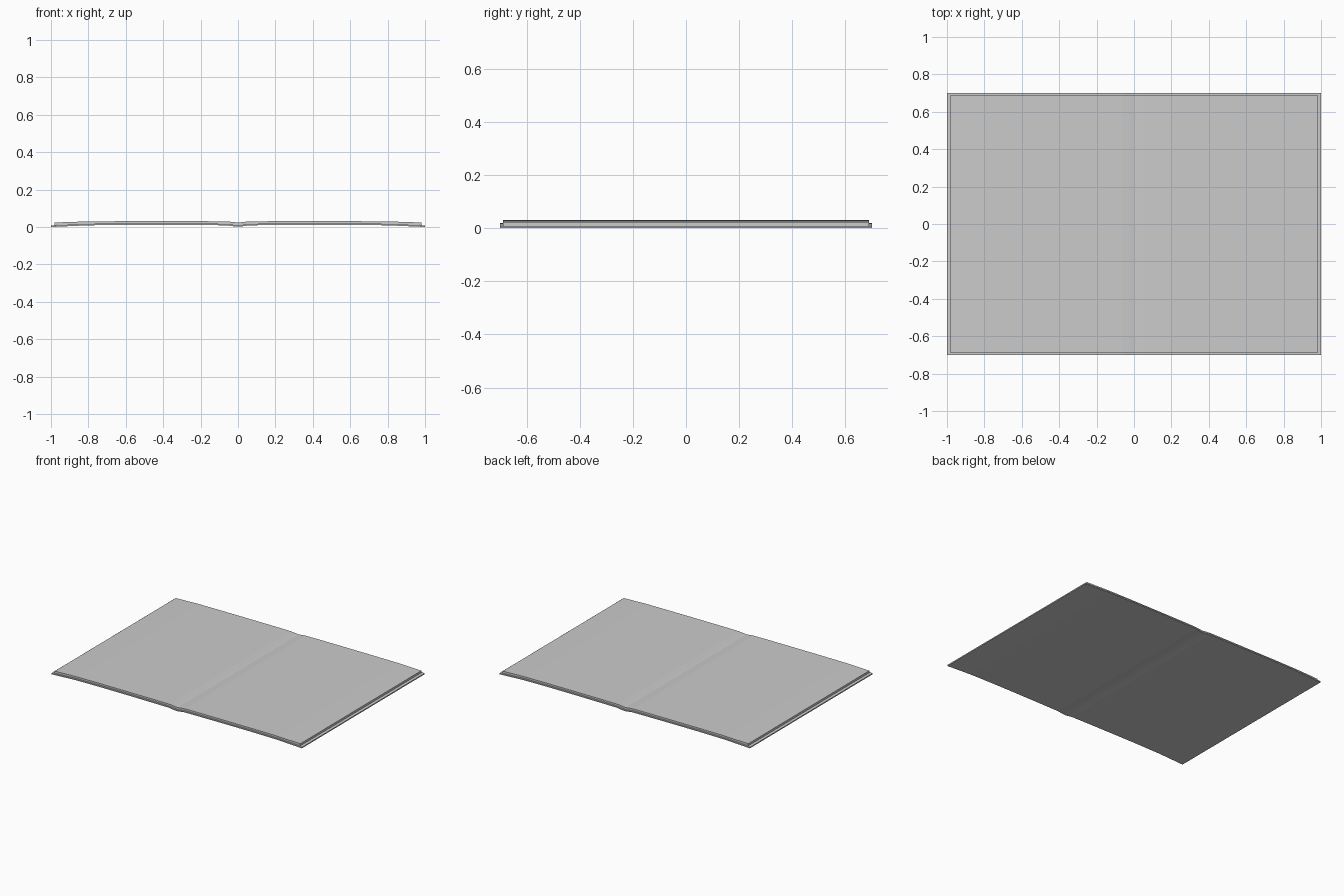
import bpy
import bmesh

if "Cube" in bpy.data.objects:
    bpy.data.objects.remove(bpy.data.objects["Cube"])


def open_leaf(name, half, depth):
    """Extrude a mirrored open-book cross-section along y.
    half: (x, bottom z, top z) stations from the gutter outwards."""
    left = [(-x, b, t) for x, b, t in reversed(half[1:])]
    stations = left + half
    bm = bmesh.new()
    rings = []
    for x, b, t in stations:
        rings.append([bm.verts.new((x, y, z)) for y, z in
                      ((-depth, b), (depth, b), (depth, t), (-depth, t))])
    for r, s in zip(rings, rings[1:]):
        for i in range(4):
            j = (i + 1) % 4
            bm.faces.new((r[i], r[j], s[j], s[i]))
    bm.faces.new(rings[0])
    bm.faces.new(rings[-1])
    bmesh.ops.recalc_face_normals(bm, faces=bm.faces)
    mesh = bpy.data.meshes.new(name)
    bm.to_mesh(mesh)
    bm.free()
    obj = bpy.data.objects.new(name, mesh)
    bpy.context.collection.objects.link(obj)
    return obj


# Cover: thin board, raised under each page block, dipping at the spine
open_leaf("cover", [(0, 0.002, 0.010), (0.02, 0.003, 0.011), (0.06, 0.009, 0.017),
                    (0.20, 0.010, 0.018), (0.40, 0.011, 0.019), (0.60, 0.011, 0.019),
                    (0.80, 0.009, 0.017), (1.0, 0.0, 0.008)], 0.70)

# Pages: slightly smaller block resting on the cover
open_leaf("pages", [(0, 0.010, 0.023), (0.02, 0.011, 0.026), (0.06, 0.017, 0.030),
                    (0.20, 0.018, 0.031), (0.40, 0.019, 0.031), (0.60, 0.019, 0.031),
                    (0.80, 0.017, 0.030), (0.98, 0.009, 0.024)], 0.69)
